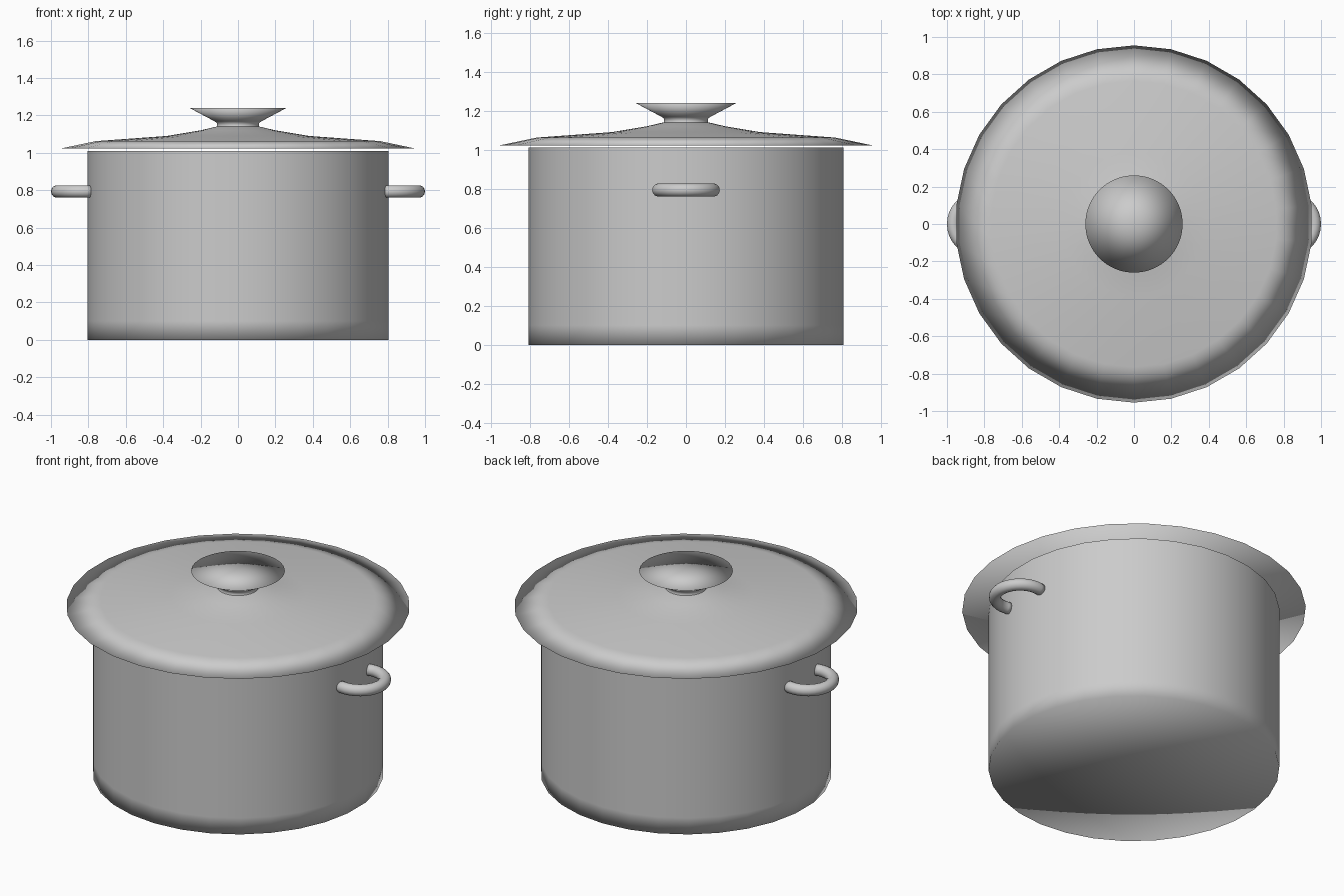
import bpy, bmesh, math

if "Cube" in bpy.data.objects:
    bpy.data.objects.remove(bpy.data.objects["Cube"])

steel = bpy.data.materials.new("brushed_steel")
steel.diffuse_color = (0.6, 0.6, 0.6, 1)
steel.use_nodes = True
steel.node_tree.nodes["Principled BSDF"].inputs["Base Color"].default_value = steel.diffuse_color


def finish(name, bm):
    bmesh.ops.recalc_face_normals(bm, faces=bm.faces[:])
    for f in bm.faces:
        f.smooth = True
    me = bpy.data.meshes.new(name)
    bm.to_mesh(me)
    bm.free()
    me.materials.append(steel)
    ob = bpy.data.objects.new(name, me)
    bpy.context.collection.objects.link(ob)
    return ob


def lathe(name, profile, n):
    """Spin a (radius, z) profile; radius 0 becomes a single pole vertex."""
    bm = bmesh.new()
    rings = []
    for r, z in profile:
        if r == 0:
            rings.append([bm.verts.new((0, 0, z))] * n)
        else:
            rings.append([bm.verts.new((r * math.cos(math.pi / 2 + math.tau * i / n),
                                        r * math.sin(math.pi / 2 + math.tau * i / n), z))
                          for i in range(n)])
    for a, b in zip(rings, rings[1:]):
        for i in range(n):
            j = (i + 1) % n
            corners = list(dict.fromkeys((a[i], a[j], b[j], b[i])))
            bm.faces.new(corners)
    return finish(name, bm)


def handle(name, side):
    """Bent round bar whose ends sink into the pot wall."""
    bm = bmesh.new()
    steps, sides, major, tube = 20, 14, 0.14, 0.034
    rings = []
    for k in range(steps + 1):
        a = math.radians(-106 + 212 * k / steps)
        ring = []
        for i in range(sides):
            t = math.tau * i / sides
            r = major + tube * math.cos(t)
            ring.append(bm.verts.new((side * (0.826 + r * math.cos(a)),
                                      r * math.sin(a), 0.793 + tube * math.sin(t))))
        rings.append(ring)
    for a, b in zip(rings, rings[1:]):
        for i in range(sides):
            j = (i + 1) % sides
            bm.faces.new((a[i], a[j], b[j], b[i]))
    bm.faces.new(rings[0])
    bm.faces.new(rings[-1])
    finish(name, bm)


# Pot body: open-topped shell with soft shading at the base
lathe("pot_body", [(0, 0), (0.808, 0), (0.808, 0.1), (0.808, 1.01)], 30)

# Lid: low dome with thin flared rim and flat underside
lathe("lid", [(0, 1.022), (0.955, 1.022), (0.765, 1.062), (0.38, 1.09),
              (0.2, 1.12), (0.115, 1.14), (0, 1.145)], 30)

# Knob: short neck widening to a flat top
lathe("lid_knob", [(0.118, 1.13), (0.112, 1.145), (0.112, 1.158), (0.125, 1.168),
                   (0.26, 1.24), (0, 1.24)], 64)

# Side handles
handle("right_handle", 1)
handle("left_handle", -1)
